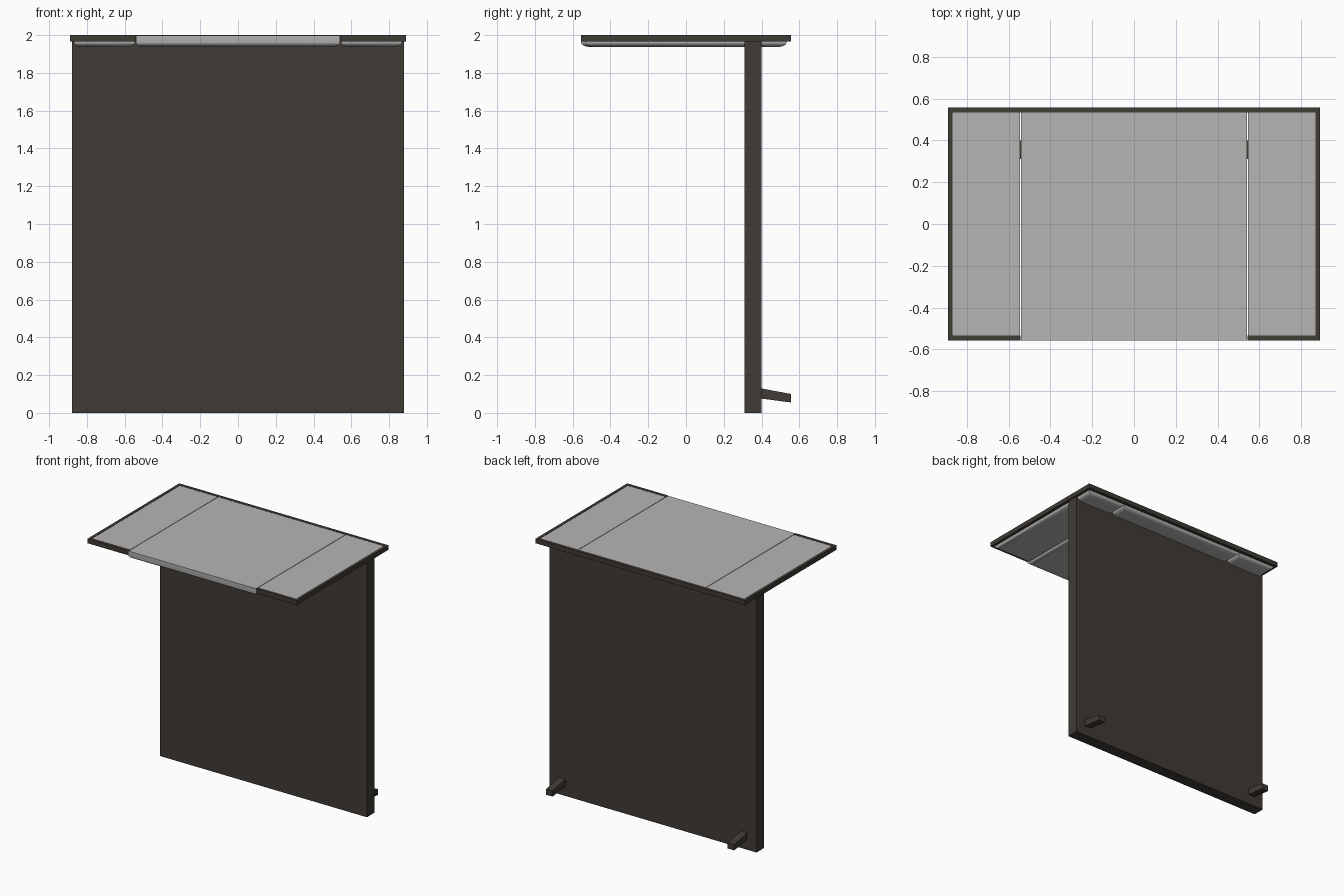
import bpy, bmesh

if "Cube" in bpy.data.objects:
    bpy.data.objects.remove(bpy.data.objects["Cube"])


def material(name, color):
    m = bpy.data.materials.new(name)
    m.diffuse_color = (*color, 1)
    m.use_nodes = True
    m.node_tree.nodes["Principled BSDF"].inputs["Base Color"].default_value = m.diffuse_color
    return m


dark = material("dark brown", (0.050, 0.043, 0.035))
grey = material("light grey", (0.47, 0.46, 0.455))


def finish(name, bm, mat):
    bmesh.ops.recalc_face_normals(bm, faces=bm.faces[:])
    me = bpy.data.meshes.new(name)
    bm.to_mesh(me)
    bm.free()
    ob = bpy.data.objects.new(name, me)
    bpy.context.collection.objects.link(ob)
    me.materials.append(mat)
    return ob


def prism(name, outline, z0, z1, mat):
    """Extrude an xy outline upward."""
    bm = bmesh.new()
    f = bm.faces.new([bm.verts.new((x, y, z0)) for x, y in outline])
    r = bmesh.ops.extrude_face_region(bm, geom=[f])
    for v in r["geom"]:
        if isinstance(v, bmesh.types.BMVert):
            v.co.z = z1
    return finish(name, bm, mat)


def cushion(name, x0, x1, y0, y1, z0, z1):
    """Box whose underside edges are softly rounded (wider than tall)."""
    bm = bmesh.new()
    bmesh.ops.create_cube(bm, size=1)
    for v in bm.verts:
        v.co.x = x1 if v.co.x > 0 else x0
        v.co.y = y1 if v.co.y > 0 else y0
        v.co.z = 2 * (z1 if v.co.z > 0 else z0)
    edges = [e for e in bm.edges if all(v.co.z < z0 + z1 for v in e.verts)]
    bmesh.ops.bevel(bm, geom=edges, offset=0.05, segments=6, profile=0.5, affect='EDGES')
    for v in bm.verts:
        v.co.z *= 0.5
    ob = finish(name, bm, grey)
    bpy.ops.object.select_all(action='DESELECT')
    ob.select_set(True)
    bpy.context.view_layer.objects.active = ob
    bpy.ops.object.shade_smooth_by_angle(angle=0.6)
    return ob


# Upright back panel
prism("back_panel", [(-.88, .31), (.88, .31), (.88, .40), (-.88, .40)], 0, 1.966, dark)

# Rim around the top, open at the front middle
half = [(.89, .557), (.89, -.557), (.542, -.557), (.542, -.533), (.868, -.533), (.868, .533)]
prism("top_rim", half + [(-x, y) for x, y in reversed(half)], 1.965, 2.0, dark)

# Three top slabs with rounded undersides
cushion("centre_slab", -.541, .541, -.556, .533, 1.937, 1.998)
cushion("right_slab", .545, .868, -.533, .533, 1.937, 1.998)
cushion("left_slab", -.868, -.545, -.533, .533, 1.937, 1.998)

# Slanted pegs at the bottom of the back
for side, label in ((1, "right"), (-1, "left")):
    bm = bmesh.new()
    profile = [(.39, .077), (.557, .055), (.557, .10), (.39, .131)]
    a = [bm.verts.new((side * .745, y, z)) for y, z in profile]
    b = [bm.verts.new((side * .80, y, z)) for y, z in profile]
    bm.faces.new(a)
    bm.faces.new(b[::-1])
    for i in range(4):
        j = (i + 1) % 4
        bm.faces.new((a[i], b[i], b[j], a[j]))
    finish(label + "_peg", bm, dark)
